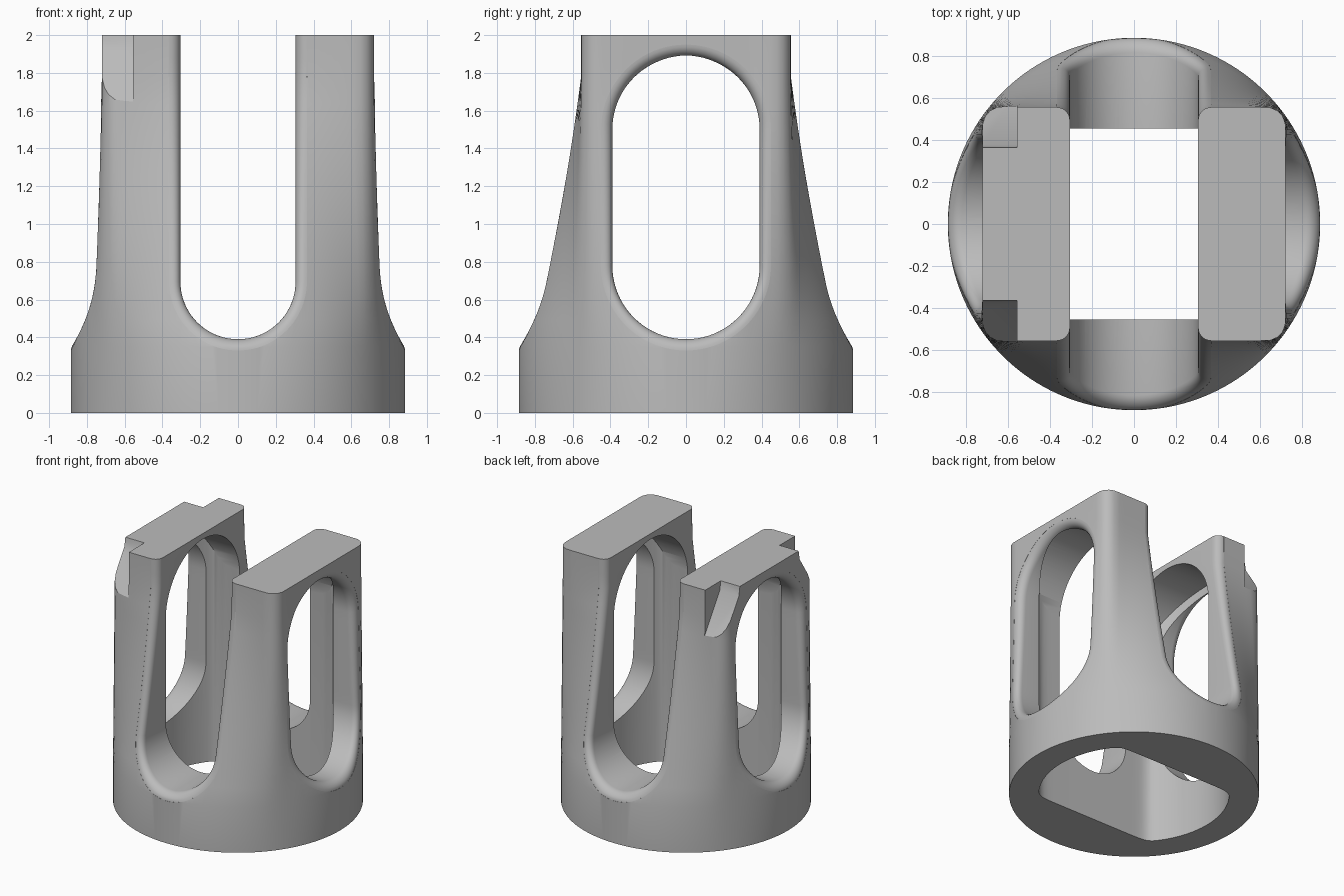
import bpy, bmesh
from math import sin, cos, pi, hypot, atan2

if "Cube" in bpy.data.objects:
    bpy.data.objects.remove(bpy.data.objects["Cube"])

RADIUS, HALF_X, HALF_Y, CORNER = 0.885, 0.72, 0.555, 0.09
BASE_Z, NECK_Z, TOP_Z = 0.35, 1.78, 2.0
FILLET = 0.06
SEG = 160


def bisect(inside, low, high):
    for _ in range(30):
        mid = (low + high) / 2
        if inside(mid):
            low = mid
        else:
            high = mid
    return low


def box_radius(a):
    """Distance from the centre to a rounded rectangle along angle a."""
    def inside(r):
        dx = abs(r * cos(a)) - HALF_X + CORNER
        dy = abs(r * sin(a)) - HALF_Y + CORNER
        return hypot(max(dx, 0), max(dy, 0)) < CORNER
    return bisect(inside, 0, 1.2)


def skin_radius(a, z):
    """The outer skin blends from a circle to a rounded rectangle."""
    t = min(max((z - BASE_Z) / (NECK_Z - BASE_Z), 0), 1)
    return RADIUS if t == 0 else (1 - t) * RADIUS + t * box_radius(a)


def skin_depth(u, z, axis):
    def inside(d):
        x, y = (d, u) if axis == "x" else (u, d)
        return hypot(x, y) < skin_radius(atan2(y, x), z)
    return bisect(inside, 0, 1.2)


def solid(name, rings):
    """Closed solid skinned through rings of equal point count."""
    bm = bmesh.new()
    loops = [[bm.verts.new(p) for p in ring] for ring in rings]
    n = len(loops[0])
    for a, b in zip(loops, loops[1:]):
        for i in range(n):
            j = (i + 1) % n
            bm.faces.new((a[i], a[j], b[j], b[i]))
    bm.faces.new(loops[0][::-1])
    bm.faces.new(loops[-1])
    bmesh.ops.recalc_face_normals(bm, faces=bm.faces)
    mesh = bpy.data.meshes.new(name)
    bm.to_mesh(mesh)
    bm.free()
    ob = bpy.data.objects.new(name, mesh)
    bpy.context.collection.objects.link(ob)
    return ob


def boolean(target, cutter, operation="DIFFERENCE"):
    cutter.hide_render = True
    mod = target.modifiers.new("cut", "BOOLEAN")
    mod.operation, mod.solver, mod.object = operation, "EXACT", cutter
    bpy.context.view_layer.objects.active = target
    bpy.ops.object.modifier_apply(modifier=mod.name)
    bpy.data.objects.remove(cutter)


def arc(cz, r, start, end, n):
    """Points as (u, z, normal u, normal z)."""
    angles = [start + (end - start) * i / n for i in range(n + 1)]
    return [(r * cos(a), cz + r * sin(a), cos(a), sin(a)) for a in angles]


def straight(u, z0, z1, n):
    side = 1 if u > 0 else -1
    return [(u, z0 + (z1 - z0) * i / n, side, 0) for i in range(1, n)]


def rounded_cut(target, contour, axis, side):
    """Cut an opening whose edge on the outer skin is rounded over."""
    def place(u, z, d):
        return (side * d, u, z) if axis == "x" else (u, side * d, z)
    rings = [[place(u, z, -0.05) for u, z, _, _ in contour]]
    for k in range(8):
        a = k / 7 * pi / 2
        off, sink = FILLET * (1 - cos(a)), FILLET * (1 - sin(a)) + 0.001
        ring = []
        for u, z, nu, nz in contour:
            pu, pz = u + nu * off, z + nz * off
            ring.append(place(pu, pz, skin_depth(pu, pz, axis) - sink))
        rings.append(ring)
    rings.append([place(u + nu * FILLET, z + nz * FILLET, 1.3)
                  for u, z, nu, nz in contour])
    boolean(target, solid("opening_cutter", rings), "DIFFERENCE")


# Outer body: round base rising into a rounded block
levels = [0, BASE_Z] + [BASE_Z + (NECK_Z - BASE_Z) * i / 10 for i in range(1, 11)] + [TOP_Z]
angles = [2 * pi * i / SEG for i in range(SEG)]
body = solid("slotted_cage", [[(skin_radius(a, z) * cos(a), skin_radius(a, z) * sin(a), z)
                               for a in angles] for z in levels])

# Inner cavity: flat-sided round bore closed by an arch in each leg
def bore_radius(a):
    flat = 0.455 / max(abs(sin(a)), 0.001)
    return (0.675 ** -28 + flat ** -28) ** (-1 / 28)


cavity = solid("cavity_cutter", [[(bore_radius(a) * cos(a), bore_radius(a) * sin(a), z)
                                  for a in angles] for z in (-0.1, 2.1)])
arch = [(0.457, -0.2)] + [(u, z) for u, z, _, _ in arc(1.5, 0.457, 0, pi, 40)] + [(-0.457, -0.2)]
boolean(cavity, solid("arch_cutter", [[(x, u, z) for u, z in arch] for x in (-1, 1)]), "INTERSECT")
boolean(body, cavity)

# Open slot between the legs, front and back
slot = arc(0.695, 0.305, pi, 2 * pi, 40) + straight(0.305, 0.695, 2.2, 14)
slot += [(0.305, 2.2, 1, 0), (-0.305, 2.2, -1, 0)] + straight(-0.305, 2.2, 0.695, 14)

# Window through each leg
window = arc(0.78, 0.39, pi, 2 * pi, 40) + straight(0.39, 0.78, 1.5, 10)
window += arc(1.5, 0.39, 0, pi, 40) + straight(-0.39, 1.5, 0.78, 10)

for side in (1, -1):
    rounded_cut(body, slot, "y", side)
    rounded_cut(body, window, "x", side)

# Sloped notches on the outer top corners of one leg
notch = [(0.363, 2.1), (0.363, 2.0), (0.375, 1.93), (0.64, 1.53), (0.9, 1.53), (0.9, 2.1)]
for side in (1, -1):
    boolean(body, solid("notch_cutter", [[(x, side * y, z) for y, z in notch]
                                         for x in (-1, -0.555)]))

# Grey finish
grey = bpy.data.materials.new("plain_grey")
grey.use_nodes = True
colour = (0.5, 0.5, 0.5, 1)
grey.diffuse_color = colour
grey.node_tree.nodes["Principled BSDF"].inputs["Base Color"].default_value = colour
body.data.materials.clear()
body.data.materials.append(grey)

bpy.ops.object.select_all(action="DESELECT")
body.select_set(True)
bpy.context.view_layer.objects.active = body
bpy.ops.object.shade_smooth_by_angle(angle=pi / 6)
